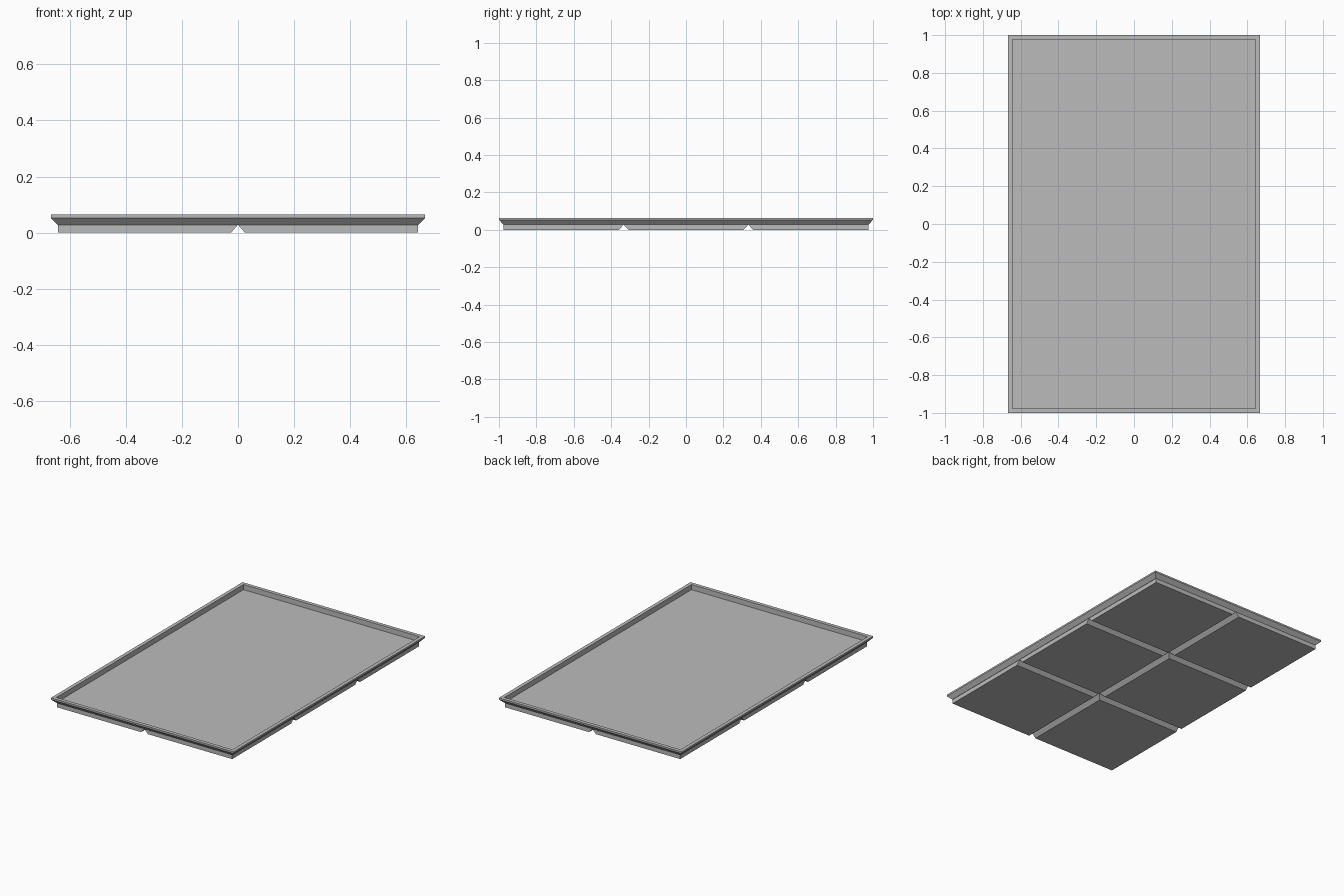
import bpy, bmesh

cube = bpy.data.objects.get("Cube")
if cube:
    bpy.data.objects.remove(cube, do_unlink=True)

grey = bpy.data.materials.new("plain grey")
grey.use_nodes = True
colour = (0.5, 0.5, 0.5, 1)
grey.diffuse_color = colour
grey.node_tree.nodes["Principled BSDF"].inputs["Base Color"].default_value = colour

HX, HY = 0.667, 1.0      # outer half sizes
LIP = 0.024              # width of the rim
BASE, TOP = 0.028, 0.064
GROOVE = 0.025           # half width of an underside groove


def loft(name, rings, cap_start=True):
    """Bridge rectangles given as (x0, x1, y0, y1, z) from first to last."""
    bm = bmesh.new()
    loops = [[bm.verts.new(p) for p in ((x0, y0, z), (x1, y0, z), (x1, y1, z), (x0, y1, z))]
             for x0, x1, y0, y1, z in rings]
    for a, b in zip(loops, loops[1:]):
        for i in range(4):
            j = (i + 1) % 4
            bm.faces.new((a[i], a[j], b[j], b[i]))
    if cap_start:
        bm.faces.new(loops[0][::-1])
    bm.faces.new(loops[-1])
    bmesh.ops.recalc_face_normals(bm, faces=bm.faces)
    mesh = bpy.data.meshes.new(name)
    bm.to_mesh(mesh)
    bm.free()
    mesh.materials.append(grey)
    obj = bpy.data.objects.new(name, mesh)
    bpy.context.collection.objects.link(obj)
    return obj


def ring(inset, z):
    return (inset - HX, HX - inset, inset - HY, HY - inset, z)


# Tray with flared sides, flat rim and sunken floor
loft("tray", [ring(LIP, BASE), ring(0, 0.053), ring(0, TOP),
              ring(LIP, TOP), ring(LIP, BASE + 0.002)])

# Six feet under the tray, sloped only where they meet a groove
fx, fy = HX - LIP - 0.002, HY - LIP
xs = [-fx, 0, fx]
ys = [-fy, -1 / 3, 1 / 3, fy]
for i in range(2):
    for j in range(3):
        x0, x1, y0, y1 = xs[i], xs[i + 1], ys[j], ys[j + 1]
        low = (x0 + GROOVE * (i > 0), x1 - GROOVE * (i < 1),
               y0 + GROOVE * (j > 0), y1 - GROOVE * (j < 2), 0)
        loft("foot_%d_%d" % (i + 1, j + 1), [low, (x0, x1, y0, y1, BASE)])
